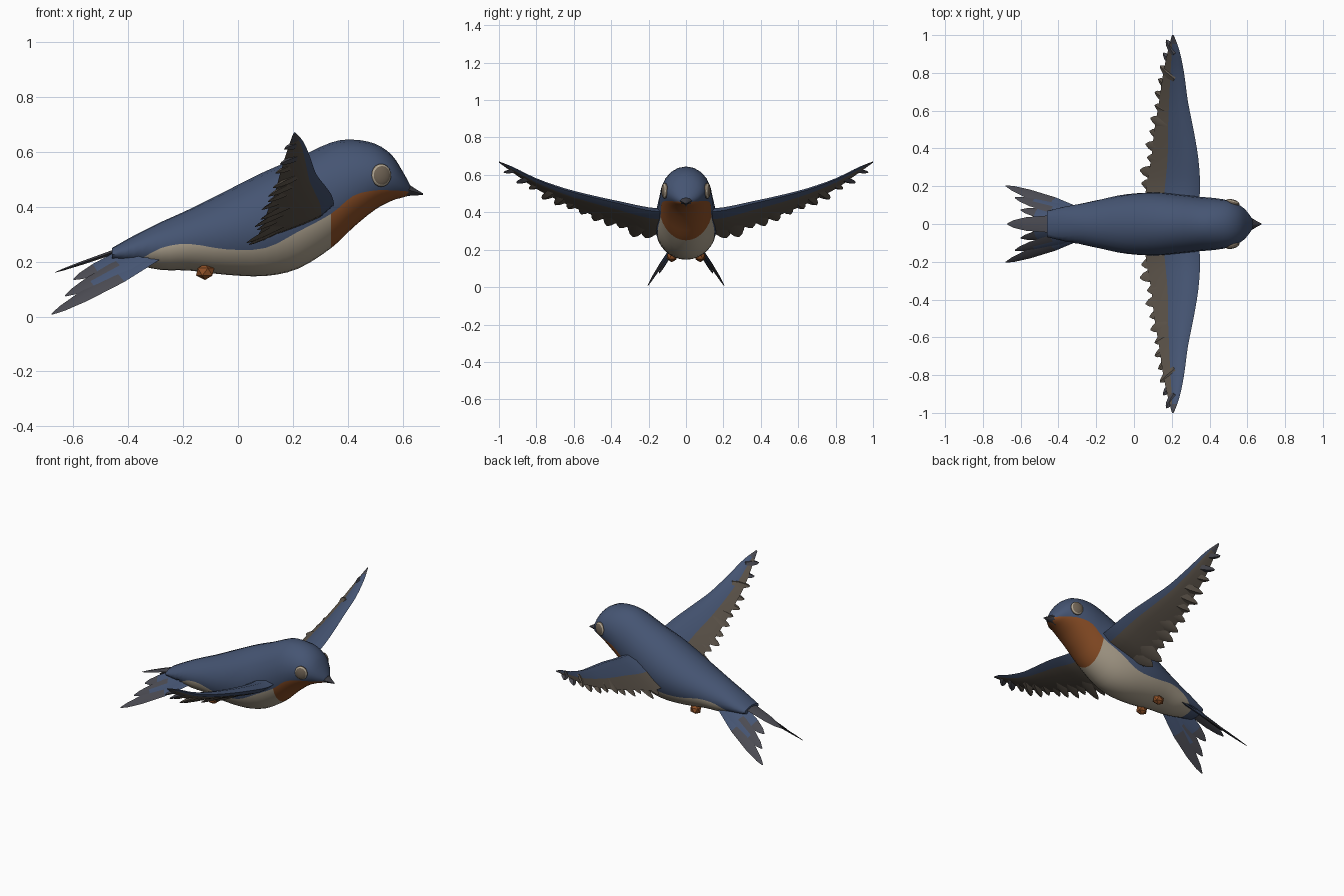
import bpy, bmesh, math
from mathutils import Vector

if "Cube" in bpy.data.objects:
    bpy.data.objects.remove(bpy.data.objects["Cube"])


def material(name, rgb):
    m = bpy.data.materials.new(name)
    m.use_nodes = True
    m.diffuse_color = (*rgb, 1)
    m.node_tree.nodes["Principled BSDF"].inputs["Base Color"].default_value = (*rgb, 1)
    return m


blue = material("slate blue", (0.06, 0.09, 0.17))
rust = material("rust orange", (0.27, 0.08, 0.02))
cream = material("warm cream", (0.43, 0.37, 0.28))
brown = material("feather brown", (0.11, 0.09, 0.07))
grey = material("feather grey", (0.07, 0.07, 0.085))
dark = material("beak charcoal", (0.045, 0.045, 0.055))
tan = material("eye brown", (0.16, 0.125, 0.09))


def finish(name, bm, mats, angle):
    bmesh.ops.recalc_face_normals(bm, faces=bm.faces)
    mesh = bpy.data.meshes.new(name)
    bm.to_mesh(mesh)
    bm.free()
    for m in mats:
        mesh.materials.append(m)
    obj = bpy.data.objects.new(name, mesh)
    bpy.context.collection.objects.link(obj)
    if angle:
        bpy.ops.object.select_all(action="DESELECT")
        obj.select_set(True)
        bpy.context.view_layer.objects.active = obj
        bpy.ops.object.shade_smooth_by_angle(angle=math.radians(angle))
    return obj


def loft(name, rings, mats, rule=None, angle=50):
    """Skin closed rings; rule(x of face, index round the ring) picks the material."""
    bm = bmesh.new()
    vs = [[bm.verts.new(p) for p in ring] for ring in rings]
    n = len(vs[0])
    for a, b in zip(vs, vs[1:]):
        for j in range(n):
            k = (j + 1) % n
            f = bm.faces.new((a[j], a[k], b[k], b[j]))
            if rule:
                f.material_index = rule(f.calc_center_median(), j)
    bm.faces.new(vs[0])
    bm.faces.new(vs[-1])
    return finish(name, bm, mats, angle)


def spline(rows, steps):
    """Smooth curve through rows of numbers."""
    out = []
    for i in range(len(rows) - 1):
        p0, p1, p2, p3 = (rows[min(max(i + d, 0), len(rows) - 1)] for d in (-1, 0, 1, 2))
        for s in range(steps):
            t = s / steps
            out.append([b + t / 2 * (c - a + t * (2 * a - 5 * b + 4 * c - d + t * (3 * b - a - 3 * c + d)))
                        for a, b, c, d in zip(p0, p1, p2, p3)])
    return out + [list(rows[-1])]


# Body: x, underside, top, half width, height of the colour edge
body = [(.63, .445, .475, .02, .455), (.60, .435, .53, .065, .458), (.56, .422, .59, .10, .46),
        (.50, .39, .63, .125, .46), (.42, .325, .645, .138, .44), (.34, .25, .635, .145, .375),
        (.22, .175, .58, .16, .31), (.10, .148, .53, .168, .25), (-.04, .152, .46, .158, .245),
        (-.18, .168, .39, .13, .265), (-.28, .17, .345, .108, .25), (-.38, .19, .295, .09, .2),
        (-.46, .205, .25, .07, .21)]
HALF = 6


def body_ring(x, low, top, wide, edge):
    mid, high = (low + top) / 2, (top - low) / 2
    e = math.asin(max(-.95, min(.95, (edge - mid) / high)))
    q = math.pi / 2
    side = [-q + (e + q) * i / HALF for i in range(HALF)]
    side += [e + (q - e) * i / HALF for i in range(HALF + 1)]
    angles = side + [math.pi - a for a in side[-2:0:-1]]
    return [(x, wide * math.cos(a), mid + high * math.sin(a)) for a in angles]


def body_rule(c, j):
    if HALF <= j < 3 * HALF or c.x < -.38:
        return 0
    return 1 if c.x > .34 else 2


loft("body", [body_ring(*r) for r in spline(body, 3)], [blue, rust, cream], body_rule)

# Beak: flattened cone
beak = []
for x, z, w, h in ((.585, .465, .055, .035), (.62, .462, .034, .022), (.65, .453, .015, .011), (.675, .446, .003, .003)):
    beak.append([(x, w * math.cos(a), z + h * math.sin(a)) for a in (i * math.pi / 4 for i in range(8))])
loft("beak", beak, [dark])


# Feather: tapering ridged blade
def feather(name, base, tip, width, normal, mats, rule=None, thick=.008):
    base, tip = Vector(base), Vector(tip)
    side = (tip - base).cross(Vector(normal)).normalized()
    up = side.cross(tip - base).normalized()
    rings = []
    for t, w in ((0, .7), (.35, 1), (.7, .8), (.9, .45), (1, .08)):
        p = base.lerp(tip, t)
        rings.append([p + side * width * w, p + up * thick * w, p - side * width * w, p - up * thick * w])
    loft(name, rings, mats, rule, 35)


def tail_rule(c, j):
    return 0 if c.x > -.49 and j in (0, 1, 2, 3) else 1


feather("tail_feather_centre", (-.34, 0, .275), (-.67, 0, .16), .045, (0, 0, 1), [blue, grey], tail_rule)

# Wing: y, leading x and z, trailing x and z, thickness
wing = [(.08, .34, .40, .03, .27, .05), (.2, .35, .41, .04, .27, .05), (.35, .34, .445, .07, .32, .042),
        (.5, .315, .48, .09, .375, .035), (.65, .285, .52, .12, .44, .028), (.8, .265, .575, .145, .52, .02),
        (.92, .24, .635, .175, .605, .013), (1.0, .21, .67, .2, .665, .004)]
wing = spline(wing, 3)
section = ((0, 0), (.15, .75), (.35, 1), (.6, .75), (.92, .05), (.6, -.3), (.35, -.4), (.15, -.4))


def wing_point(row, frac, lift, side):
    y, lx, lz, tx, tz, th = row
    return (lx + (tx - lx) * frac, side * y, lz + (tz - lz) * frac + th * lift)


def wing_rule(c, j):
    if abs(c.y) > .95:
        return 2
    return 0 if j < 3 or j == 7 else 1


for side, label in ((1, "left"), (-1, "right")):
    loft(label + "_wing", [[wing_point(r, f, h, side) for f, h in section] for r in wing],
         [blue, brown, grey], wing_rule)

    # Flight feathers make the ragged trailing edge
    count = 12
    for k in range(count):
        t = k / (count - 1)
        y = .2 + .72 * t
        row = min(wing, key=lambda r: abs(r[0] - y))
        base = Vector(wing_point(row, .4, .1, side))
        tip = Vector(wing_point(row, 1.06 if k % 2 else 1.0, -.15, side))
        base.y, tip.y = side * (y - .02), side * (y + .015 + .04 * t)
        tip.z += .012 * t
        feather(f"{label}_flight_feather_{k + 1}", base, tip, .052 - .03 * t,
                (-.35, -.3 * side, 1), [brown if t < .85 else grey], thick=.012)

    # Tail feathers fan down and out
    for part, base, tip, width in (("inner", (-.33, .035, .26), (-.60, .075, .135), .04),
                                   ("middle", (-.32, .06, .24), (-.63, .14, .075), .04),
                                   ("outer", (-.30, .07, .22), (-.68, .203, .008), .036)):
        b, p = Vector(base), Vector(tip)
        b.y *= side
        p.y *= side
        feather(f"{label}_tail_feather_{part}", b, p, width, (0, .8 * side, 1), [blue, grey], tail_rule)

    # Eye: flattened dome with a pale rim
    bm = bmesh.new()
    bmesh.ops.create_uvsphere(bm, u_segments=20, v_segments=10, radius=1)
    for f in bm.faces:
        c = f.calc_center_median()
        f.material_index = 1 if .72 < math.hypot(c.x, c.y) < .9 else 0
    for v in bm.verts:
        v.co = (.038 * v.co.x, .017 * v.co.z, .042 * v.co.y)
    eye = finish(label + "_eye", bm, [tan, cream], 50)
    eye.location = (.522, side * .113, .515)
    eye.rotation_euler.z = -side * .28

    # Tucked foot
    bm = bmesh.new()
    bmesh.ops.create_icosphere(bm, subdivisions=1, radius=1)
    for v in bm.verts:
        v.co = (.037 * v.co.x, .03 * v.co.y, .03 * v.co.z)
    foot = finish(label + "_foot", bm, [rust], 0)
    foot.location = (-.12, side * .075, .163)
